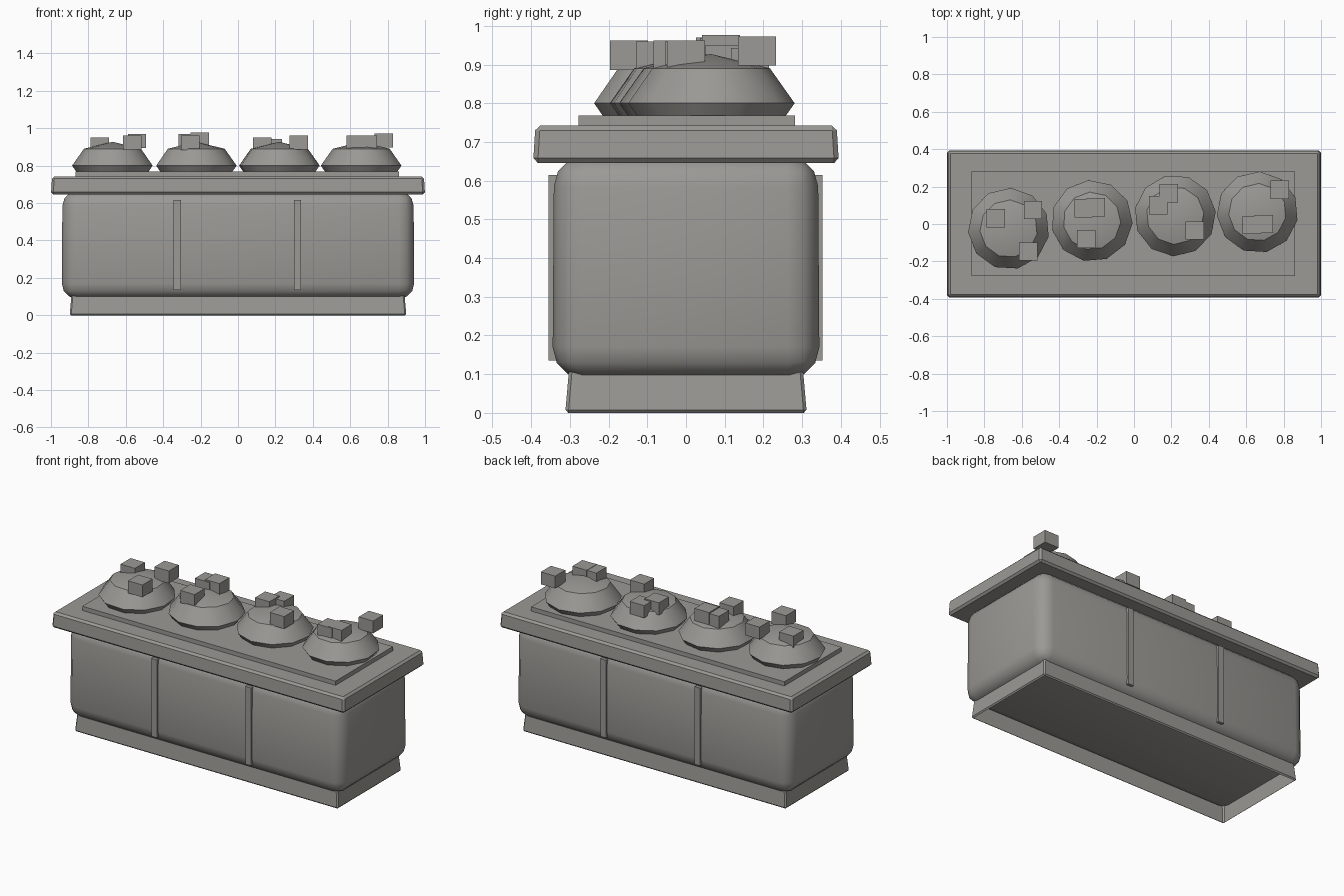
import bpy, bmesh, math
from mathutils import Matrix

cube = bpy.data.objects.get("Cube")
if cube:
    bpy.data.objects.remove(cube, do_unlink=True)

stone = bpy.data.materials.new("warm_grey")
stone.use_nodes = True
GREY = (0.33, 0.32, 0.30, 1)
stone.diffuse_color = GREY
stone.node_tree.nodes["Principled BSDF"].inputs["Base Color"].default_value = GREY


def finish(name, bm, smooth=None):
    """Turn a bmesh into a named object, smooth below the given angle."""
    mesh = bpy.data.meshes.new(name)
    bm.to_mesh(mesh)
    bm.free()
    mesh.materials.append(stone)
    obj = bpy.data.objects.new(name, mesh)
    bpy.context.collection.objects.link(obj)
    if smooth:
        bpy.ops.object.select_all(action='DESELECT')
        obj.select_set(True)
        bpy.context.view_layer.objects.active = obj
        bpy.ops.object.shade_smooth_by_angle(angle=math.radians(smooth))
    return obj


def box(name, center, size, taper=0, bevel=0, segments=1, smooth=None, open_bottom=False):
    """Box whose top is drawn in by taper, with optional bevel."""
    bm = bmesh.new()
    bmesh.ops.create_cube(bm, size=1)
    for v in bm.verts:
        inset = taper if v.co.z > 0 else 0
        for axis in range(3):
            side = math.copysign(1, v.co[axis])
            v.co[axis] *= size[axis]
            if axis < 2:
                v.co[axis] -= side * inset
            v.co[axis] += center[axis]
    if bevel:
        bmesh.ops.bevel(bm, geom=bm.edges[:], offset=bevel, segments=segments,
                        profile=0.5, affect='EDGES')
    if open_bottom:
        bm.normal_update()
        bmesh.ops.delete(bm, geom=[f for f in bm.faces if f.normal.z < -0.9], context='FACES')
    return finish(name, bm, smooth)


# Planter: hollow plinth, rounded body, rim and soil
box("plinth", (0, 0, 0.057), (1.80, 0.624, 0.114), 0.01, 0.008, open_bottom=True)
box("body", (0, 0, 0.377), (1.885, 0.69, 0.575), 0.004, 0.08, 3, 40)
box("rim", (0, 0, 0.694), (2.0, 0.79, 0.096), 0.006, 0.012)
box("soil", (-0.004, 0.002, 0.742), (1.73, 0.56, 0.052))

# Upright slats on the front and back
for side, y in (("front", -0.343), ("back", 0.341)):
    for place, x in (("right", -0.325), ("left", 0.318)):
        box(f"{side}_{place}_slat", (x, y, 0.375), (0.038, 0.024, 0.48))

# Low domed bushes: position and turn
bushes = [(-0.67, -0.025, 95), (-0.225, 0.017, 103), (0.22, 0.045, 112), (0.66, 0.063, 95)]
for i, (x, y, turn) in enumerate(bushes, 1):
    bm = bmesh.new()
    bmesh.ops.create_uvsphere(bm, u_segments=11, v_segments=4, radius=0.218)
    bm.transform(Matrix.Translation((x, y, 0.8))
                 @ Matrix.Diagonal((1, 1, 0.585, 1))
                 @ Matrix.Rotation(math.radians(turn), 4, 'Z'))
    finish(f"bush_{i}", bm, 30)

# Blocky blossoms sitting on the bushes
blossoms = [
    (-0.74, 0.03, 0.912), (-0.54, 0.075, 0.932), (-0.565, -0.147, 0.924),
    (-0.27, 0.085, 0.93), (-0.205, 0.09, 0.938), (-0.255, -0.08, 0.922),
    (0.13, 0.1, 0.912), (0.185, 0.165, 0.905), (0.325, -0.035, 0.924),
    (0.63, -0.005, 0.922), (0.693, 0, 0.924), (0.78, 0.183, 0.935),
]
for i, spot in enumerate(blossoms, 1):
    box(f"blossom_{i}", spot, (0.098, 0.098, 0.076))
